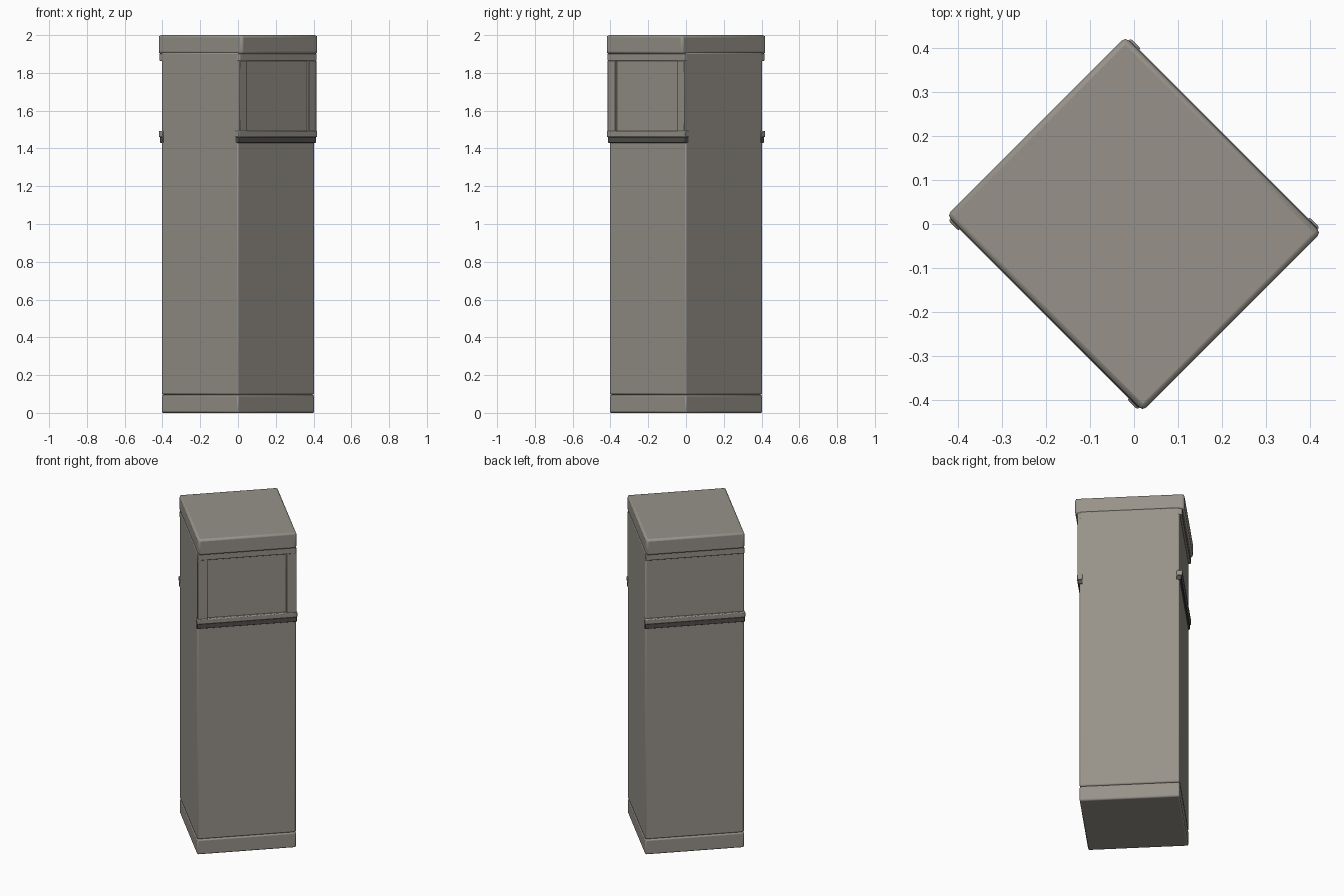
import bpy, math
from mathutils import Matrix

if "Cube" in bpy.data.objects:
    bpy.data.objects.remove(bpy.data.objects["Cube"])

ROT = Matrix.Rotation(math.radians(-45), 4, 'Z')  # local +x becomes the front-right side


def material(name, rgb):
    m = bpy.data.materials.new(name)
    m.diffuse_color = (*rgb, 1)
    m.use_nodes = True
    m.node_tree.nodes["Principled BSDF"].inputs["Base Color"].default_value = m.diffuse_color
    return m


STONE = material("warm grey stone", (0.31, 0.29, 0.255))
DARK = material("dark band", (0.085, 0.08, 0.073))


def block(name, x, y, z, bevel=0.004, mat=STONE):
    """Rounded box given by its (min, max) on each local axis."""
    bpy.ops.mesh.primitive_cube_add(size=1)
    ob = bpy.context.object
    ob.name = name
    size = [b - a for a, b in (x, y, z)]
    mid = [(a + b) / 2 for a, b in (x, y, z)]
    ob.data.transform(ROT @ Matrix.Translation(mid) @ Matrix.Diagonal((*size, 1)))
    ob.data.materials.append(mat)
    bpy.ops.object.shade_smooth_by_angle(angle=math.radians(35))
    mod = ob.modifiers.new("rounded edges", 'BEVEL')
    mod.width = bevel
    mod.segments = 2
    return ob


# Plinth, shaft and cap
H = 0.288
block("plinth", (-H, H), (-H, H), (0, 0.096), 0.009)
block("shaft", (-H, H), (-H, H), (0.096, 1.91), 0.009)
block("cap", (-0.314, 0.314), (-0.286, 0.286), (1.9, 2.0), 0.012)

# Mouldings on the two opposite decorated sides
for label, s in (("front", 1), ("back", -1)):
    def side(depth):
        return tuple(sorted((s * 0.27, s * depth)))
    block(label + "_top_trim", side(0.302), (-0.287, 0.287), (1.863, 1.902))
    block(label + "_ledge", side(0.303), (-0.292, 0.292), (1.46, 1.493), 0.005)
    block(label + "_ledge_band", side(0.297), (-0.29, 0.29), (1.43, 1.46), 0.003, DARK)

# Posts framing the recessed front panel
for label, s in (("left", -1), ("right", 1)):
    block(label + "_panel_post", (0.27, 0.3),
          tuple(sorted((s * 0.229, s * 0.288))), (1.49, 1.866), 0.003)
